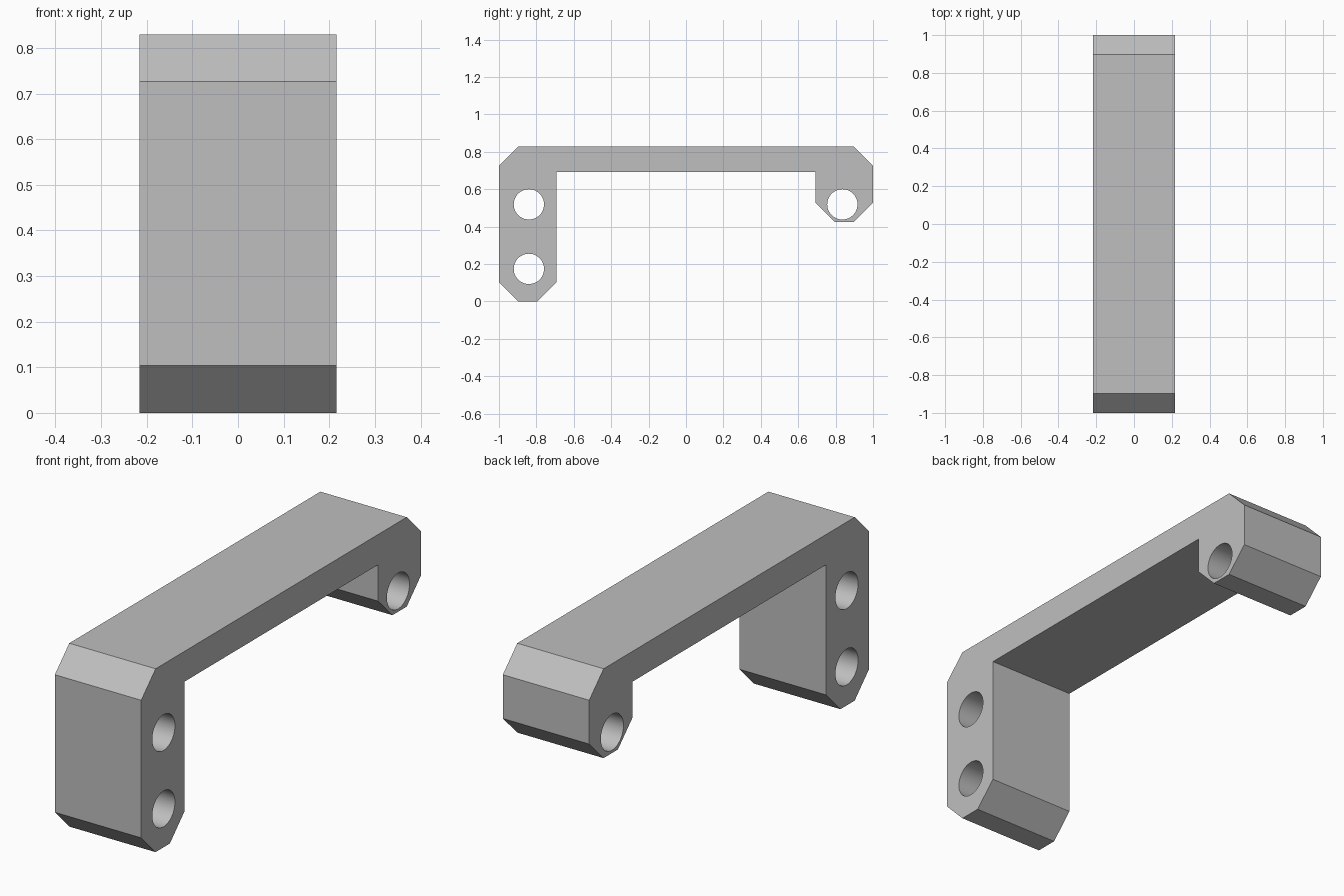
import bpy, bmesh, math
from mathutils import Matrix

cube = bpy.data.objects.get("Cube")
if cube:
    bpy.data.objects.remove(cube, do_unlink=True)

HALF_WIDTH = 0.216
HOLE_RADIUS = 0.081

grey = bpy.data.materials.new("plain grey")
grey.use_nodes = True
colour = (0.52, 0.52, 0.52, 1)
grey.diffuse_color = colour
grey.node_tree.nodes["Principled BSDF"].inputs["Base Color"].default_value = colour


def add_object(name, bm):
    mesh = bpy.data.meshes.new(name)
    bmesh.ops.recalc_face_normals(bm, faces=bm.faces)
    bm.to_mesh(mesh)
    bm.free()
    mesh.materials.append(grey)
    obj = bpy.data.objects.new(name, mesh)
    bpy.context.collection.objects.link(obj)
    return obj


# Bracket: chamfered side profile (y, z) extruded across the width
profile = [(-0.897, 0), (-0.795, 0), (-0.692, 0.104), (-0.692, 0.692),
           (0.692, 0.692), (0.692, 0.528), (0.795, 0.425), (0.897, 0.425),
           (1, 0.528), (1, 0.726), (0.897, 0.829), (-0.897, 0.829),
           (-1, 0.726), (-1, 0.104)]
bm = bmesh.new()
side = bm.faces.new([bm.verts.new((-HALF_WIDTH, y, z)) for y, z in profile])
grown = bmesh.ops.extrude_face_region(bm, geom=[side], use_keep_orig=True)
bmesh.ops.translate(bm, vec=(2 * HALF_WIDTH, 0, 0),
                    verts=[v for v in grown["geom"] if isinstance(v, bmesh.types.BMVert)])
bracket = add_object("bracket", bm)

# Bolt holes: two in the long leg, one in the short leg
bm = bmesh.new()
for y, z in [(-0.84, 0.174), (-0.84, 0.519), (0.836, 0.519)]:
    bmesh.ops.create_cone(bm, cap_ends=True, segments=48, depth=1,
                          radius1=HOLE_RADIUS, radius2=HOLE_RADIUS,
                          matrix=Matrix.Translation((0, y, z)) @ Matrix.Rotation(math.pi / 2, 4, "Y"))
cutter = add_object("bolt_hole_cutter", bm)
cutter.hide_render = True

# Cut the holes, then smooth only their walls
cut = bracket.modifiers.new("bolt_holes", "BOOLEAN")
cut.operation = "DIFFERENCE"
cut.solver = "EXACT"
cut.object = cutter
bpy.ops.object.select_all(action="DESELECT")
bracket.select_set(True)
bpy.context.view_layer.objects.active = bracket
bpy.ops.object.modifier_apply(modifier=cut.name)
bpy.data.objects.remove(cutter, do_unlink=True)
bpy.ops.object.shade_smooth_by_angle(angle=math.radians(30))
